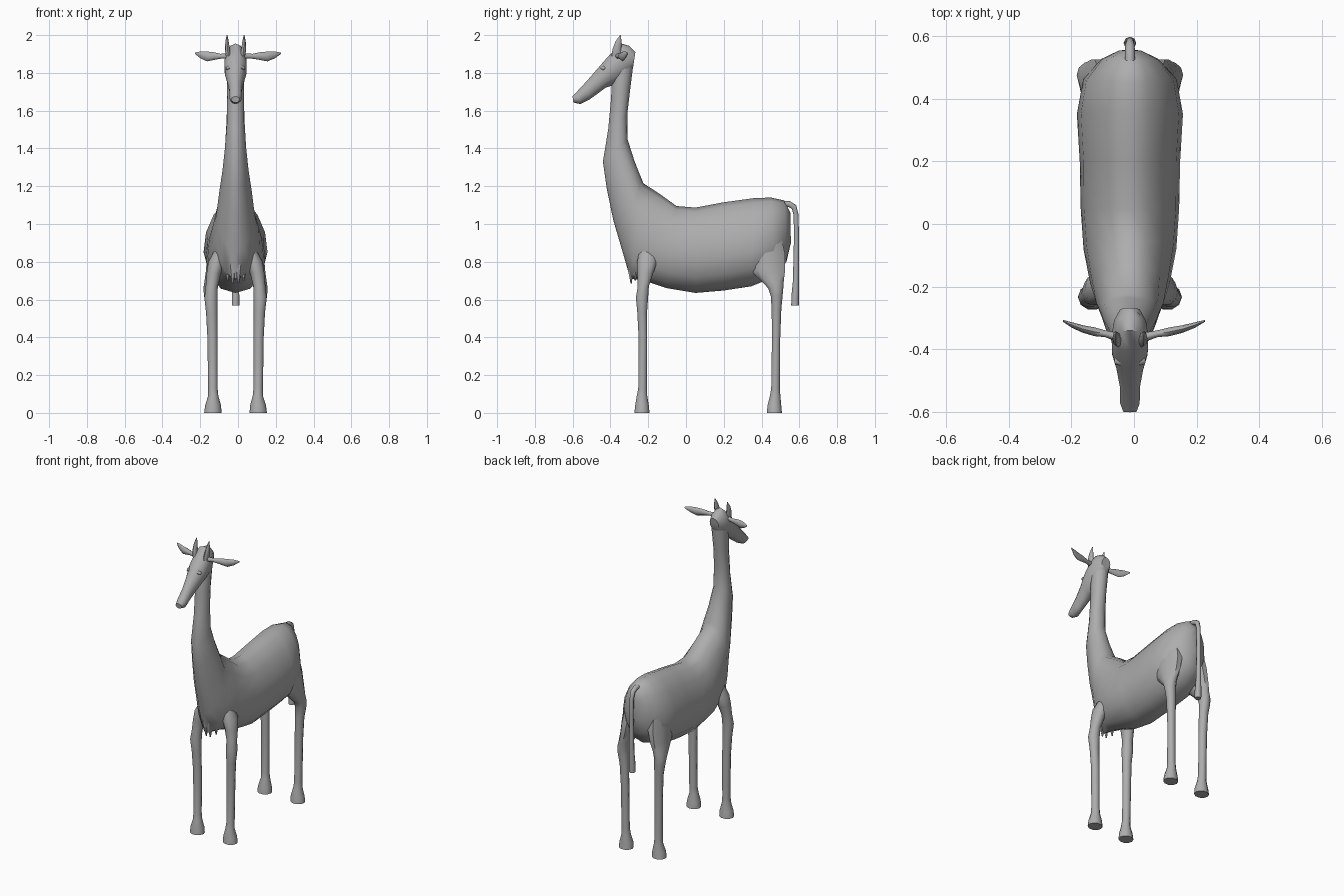
import bpy, bmesh, math
from mathutils import Vector

CX = -0.013  # the animal's mid-plane
hide = bpy.data.materials.new("grey hide")
hide.diffuse_color = (0.42, 0.42, 0.42, 1)


def loft(name, rings, angle=50):
    """Skin a list of equal-sized point rings and cap both ends."""
    bm = bmesh.new()
    vs = [[bm.verts.new(p) for p in r] for r in rings]
    n = len(vs[0])
    for a, b in zip(vs, vs[1:]):
        for i in range(n):
            j = (i + 1) % n
            bm.faces.new((a[i], a[j], b[j], b[i]))
    bm.faces.new(vs[0])
    bm.faces.new(vs[-1])
    bmesh.ops.recalc_face_normals(bm, faces=bm.faces)
    me = bpy.data.meshes.new(name)
    bm.to_mesh(me)
    bm.free()
    ob = bpy.data.objects.new(name, me)
    bpy.context.collection.objects.link(ob)
    me.materials.append(hide)
    bpy.ops.object.select_all(action='DESELECT')
    ob.select_set(True)
    bpy.context.view_layer.objects.active = ob
    bpy.ops.object.shade_smooth_by_angle(angle=math.radians(angle))
    return ob


def profile_ring(ty, tz, by, bz, w, egg=0.0, n=14):
    """Egg-shaped section between a top and a bottom point of the side outline."""
    pts = []
    for i in range(n):
        t = 2 * math.pi * i / n
        c = math.cos(t)
        f = (1 - c) / 2
        pts.append((CX + w * math.sin(t) * (1 - egg * c),
                    ty + (by - ty) * f, tz + (bz - tz) * f))
    return pts


def oval(center, u, v, n=10):
    c, u, v = Vector(center), Vector(u), Vector(v)
    return [c + u * math.cos(2 * math.pi * i / n) + v * math.sin(2 * math.pi * i / n)
            for i in range(n)]


# Trunk, from rump to chest and up the neck
loft("body_and_neck", [profile_ring(*r) for r in (
    (0.553, 1.06, 0.555, 0.90, 0.035, 0),
    (0.520, 1.125, 0.532, 0.80, 0.092, 0.05),
    (0.450, 1.14, 0.470, 0.72, 0.148, 0.15),
    (0.360, 1.137, 0.345, 0.67, 0.167, 0.18),
    (0.200, 1.115, 0.200, 0.648, 0.158, 0.18),
    (0.050, 1.087, 0.050, 0.635, 0.156, 0.15),
    (-0.050, 1.095, -0.100, 0.66, 0.147, 0.15),
    (-0.140, 1.16, -0.220, 0.70, 0.128, 0.08),
    (-0.225, 1.215, -0.295, 0.71, 0.107, -0.12),
    (-0.235, 1.24, -0.335, 0.85, 0.096, -0.15),
    (-0.250, 1.275, -0.385, 1.02, 0.084, -0.2),
    (-0.275, 1.34, -0.420, 1.19, 0.068, -0.2),
    (-0.310, 1.45, -0.440, 1.33, 0.055, -0.2),
    (-0.311, 1.58, -0.412, 1.50, 0.047, -0.15),
    (-0.297, 1.70, -0.397, 1.66, 0.045, 0),
    (-0.282, 1.82, -0.390, 1.80, 0.049, 0),
    (-0.272, 1.91, -0.370, 1.90, 0.042, 0))])

# Head with a long tapered muzzle
loft("head", [profile_ring(*r) for r in (
    (-0.268, 1.91, -0.280, 1.83, 0.032),
    (-0.300, 1.943, -0.320, 1.78, 0.052),
    (-0.340, 1.955, -0.385, 1.735, 0.060),
    (-0.405, 1.895, -0.425, 1.722, 0.058),
    (-0.460, 1.832, -0.465, 1.692, 0.044),
    (-0.525, 1.757, -0.510, 1.660, 0.033),
    (-0.580, 1.698, -0.560, 1.635, 0.032),
    (-0.601, 1.675, -0.596, 1.643, 0.022))])

# Legs: (z, sideways offset, y, half width, half depth)
FRONT = ((0.00, 0.120, -0.233, 0.046, 0.042), (0.04, 0.119, -0.233, 0.042, 0.038),
         (0.09, 0.118, -0.233, 0.027, 0.029), (0.13, 0.120, -0.230, 0.025, 0.024),
         (0.40, 0.122, -0.228, 0.027, 0.024), (0.53, 0.126, -0.232, 0.030, 0.027),
         (0.61, 0.130, -0.233, 0.035, 0.034), (0.67, 0.126, -0.226, 0.032, 0.031),
         (0.74, 0.115, -0.215, 0.038, 0.044), (0.80, 0.098, -0.205, 0.046, 0.056),
         (0.86, 0.076, -0.200, 0.036, 0.050))
HIND = ((0.00, 0.120, 0.468, 0.046, 0.042), (0.04, 0.119, 0.468, 0.042, 0.038),
        (0.09, 0.118, 0.472, 0.027, 0.029), (0.13, 0.120, 0.474, 0.025, 0.024),
        (0.40, 0.122, 0.477, 0.026, 0.023), (0.55, 0.126, 0.479, 0.029, 0.027),
        (0.62, 0.133, 0.480, 0.034, 0.033), (0.66, 0.133, 0.475, 0.037, 0.042),
        (0.70, 0.124, 0.457, 0.040, 0.064), (0.76, 0.109, 0.432, 0.047, 0.098),
        (0.84, 0.095, 0.420, 0.056, 0.110), (0.95, 0.085, 0.415, 0.058, 0.090))
# Ears and horns: (x, y, z, first half size, second half size)
EAR = ((0.030, -0.365, 1.890, 0.016, 0.014), (0.085, -0.350, 1.888, 0.011, 0.013),
       (0.120, -0.344, 1.889, 0.014, 0.020), (0.160, -0.335, 1.887, 0.012, 0.026),
       (0.195, -0.323, 1.895, 0.009, 0.019), (0.227, -0.309, 1.904, 0.003, 0.004))
HORN = ((0.038, -0.368, 1.890, 0.014, 0.026), (0.043, -0.366, 1.925, 0.013, 0.023),
        (0.045, -0.358, 1.965, 0.009, 0.016), (0.045, -0.347, 2.000, 0.002, 0.003))

for side, s in (("left", -1), ("right", 1)):
    for name, leg in (("front_leg", FRONT), ("hind_leg", HIND)):
        loft(f"{name}_{side}", [oval((CX + s * x, y, z), (rx, 0, 0), (0, ry, 0))
                                for z, x, y, rx, ry in leg])
    loft(f"ear_{side}", [oval((CX + s * x * (1 + 0.057 * s), y, z), (0, a, 0), (0, 0, b), 8)
                         for x, y, z, a, b in EAR])
    loft(f"horn_{side}", [oval((CX + s * x, y, z), (a, 0, 0), (0, b, 0), 8)
                          for x, y, z, a, b in HORN])
    # Slight eye bulges
    loft(f"eye_{side}", [oval((CX + s * x, -0.437, 1.825), (0, r, 0), (0, 0, r * 0.8), 8)
                         for x, r in ((0.030, 0.016), (0.047, 0.011), (0.050, 0.004))])
    # Ragged hair at the bottom of the chest
    for k, (x, y, z) in enumerate(((0.015, -0.290, 0.685), (0.042, -0.268, 0.70))):
        loft(f"chest_tuft_{k + 1}_{side}", [
            oval((CX + s * x, y - 0.005, z + 0.10), (0.026, 0, 0), (0, 0.02, 0), 6),
            oval((CX + s * x, y, z), (0.004, 0, 0), (0, 0.004, 0), 6)])

# Tail: arched root, then hanging straight down with a thicker tuft
loft("tail", [oval((CX, y, z), (r, 0, 0), Vector((0, dy, dz)) * r, 8) for y, z, r, dy, dz in (
    (0.490, 1.108, 0.016, 0.0, 1.0), (0.545, 1.106, 0.016, 0.3, 0.95),
    (0.572, 1.090, 0.015, 0.75, 0.65), (0.582, 1.050, 0.013, 1.0, 0.2),
    (0.585, 0.950, 0.013, 1.0, 0.0), (0.582, 0.700, 0.016, 1.0, 0.0),
    (0.578, 0.620, 0.020, 1.0, 0.0), (0.577, 0.568, 0.020, 1.0, 0.0))])
